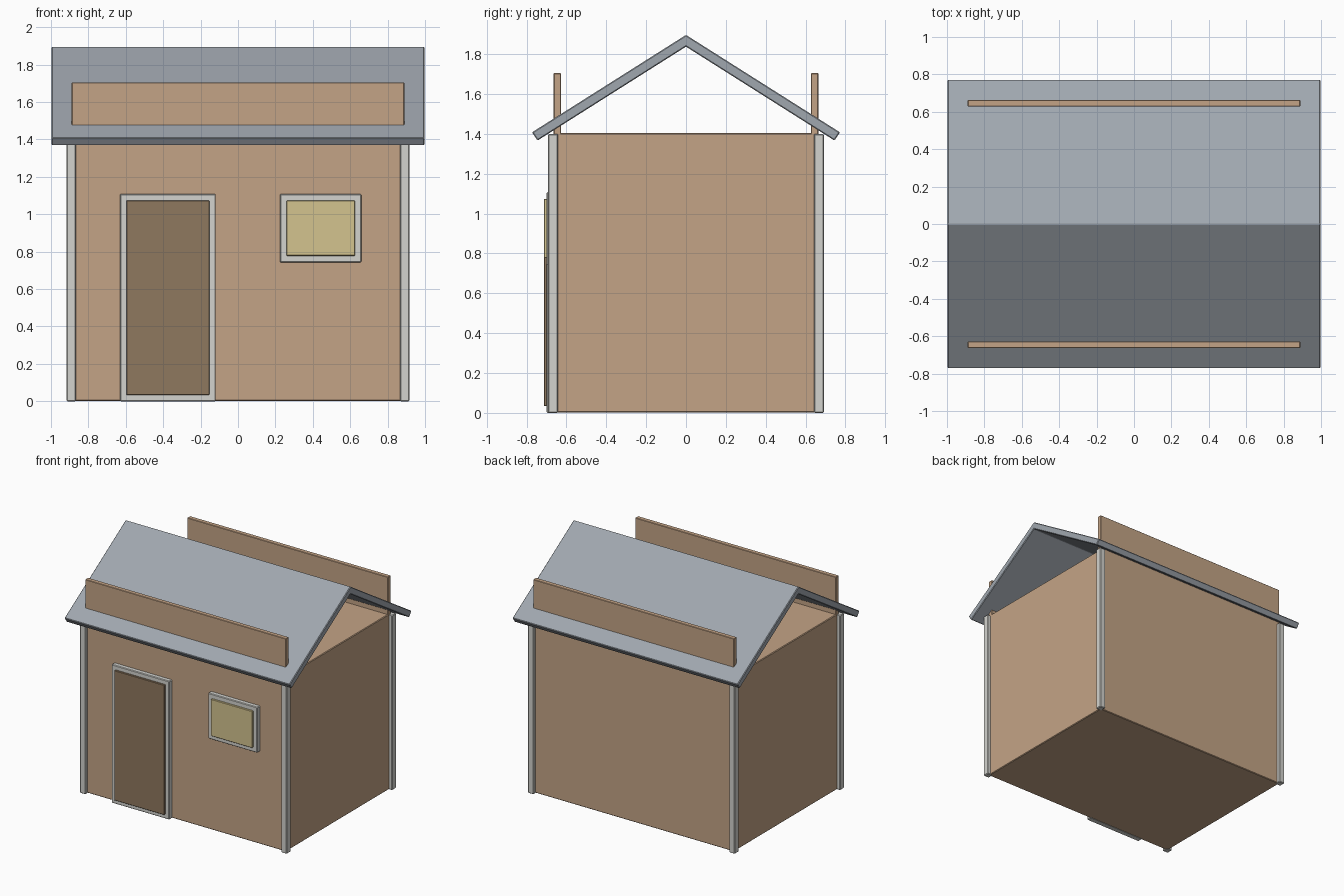
import bpy
import bmesh

cube = bpy.data.objects.get("Cube")
if cube:
    bpy.data.objects.remove(cube, do_unlink=True)


def material(name, rgb):
    """Flat colour from 0-255 sRGB values."""
    lin = [((c / 255 + 0.055) / 1.055) ** 2.4 for c in rgb]
    m = bpy.data.materials.new(name)
    m.use_nodes = True
    m.diffuse_color = (*lin, 1)
    m.node_tree.nodes["Principled BSDF"].inputs["Base Color"].default_value = (*lin, 1)
    return m


TAN = material("tan_wall", (196, 164, 134))
GREY = material("grey_roof", (160, 167, 175))
TRIM = material("pale_trim", (212, 212, 207))
BROWN = material("brown_door", (143, 120, 94))
YELLOW = material("yellow_glass", (212, 195, 143))


def extrude_x(name, profile, x0, x1, mat, bevel=0.005):
    """Extrude a (y, z) profile along x, with softened edges."""
    bm = bmesh.new()
    face = bm.faces.new([bm.verts.new((x0, y, z)) for y, z in profile])
    new = bmesh.ops.extrude_face_region(bm, geom=[face])["geom"]
    verts = [v for v in new if isinstance(v, bmesh.types.BMVert)]
    bmesh.ops.translate(bm, verts=verts, vec=(x1 - x0, 0, 0))
    bmesh.ops.recalc_face_normals(bm, faces=bm.faces)
    mesh = bpy.data.meshes.new(name)
    bm.to_mesh(mesh)
    bm.free()
    mesh.materials.append(mat)
    obj = bpy.data.objects.new(name, mesh)
    bpy.context.collection.objects.link(obj)
    mod = obj.modifiers.new("soft_edges", "BEVEL")
    mod.width = bevel
    mod.segments = 1
    return obj


def box(name, x, y, z, mat, bevel=0.005):
    """Box from (min, max) ranges on each axis."""
    profile = [(y[0], z[0]), (y[1], z[0]), (y[1], z[1]), (y[0], z[1])]
    return extrude_x(name, profile, x[0], x[1], mat, bevel)


# Main body
WX, WY, WH = 0.889, 0.664, 1.405
box("walls", (-WX, WX), (-WY, WY), (0.002, WH), TAN)

# Corner posts
for sx, side in ((1, "left"), (-1, "right")):
    for sy, end in ((-1, "front"), (1, "back")):
        cx, cy, r = sx * 0.891, sy * 0.667, 0.025
        box(f"corner_post_{end}_{side}", (cx - r, cx + r), (cy - r, cy + r), (0, 1.4), TRIM)

# Upright boards through the roof, above the front and back walls
for sy, end in ((-1, "front"), (1, "back")):
    box(f"parapet_{end}", (-WX, WX), sorted((sy * 0.627, sy * WY)), (1.39, 1.705), TAN, 0.003)

# Gable roof with square-cut eaves
half = [(0.773, 1.408), (0.745, 1.367)]
roof = [(0, 1.897)] + half + [(0, 1.838)] + [(-y, z) for y, z in reversed(half)]
extrude_x("roof", roof, -0.997, 0.997, GREY)


# Framed openings on the front wall
def opening(name, x, z, border, panel_name, mat):
    box(name + "_frame", x, (-0.699, -0.65), z, TRIM)
    box(panel_name, (x[0] + border, x[1] - border), (-0.713, -0.66),
        (z[0] + border, z[1] - border), mat, 0.003)


opening("door", (-0.631, -0.119), (0, 1.108), 0.034, "door_panel", BROWN)
opening("window", (0.224, 0.66), (0.743, 1.108), 0.035, "window_pane", YELLOW)
